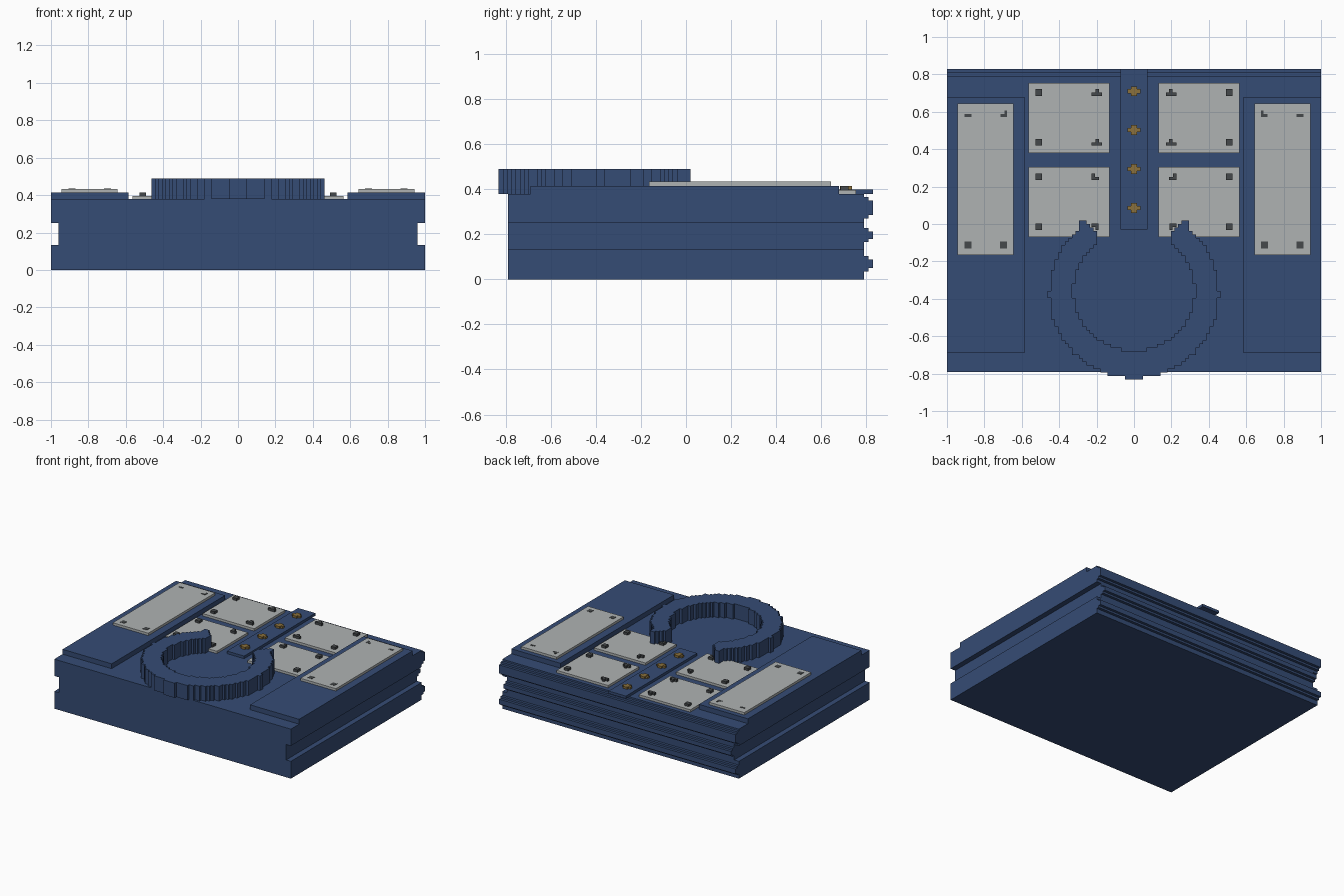
import bpy, bmesh, math

if "Cube" in bpy.data.objects:
    bpy.data.objects.remove(bpy.data.objects["Cube"])


def material(name, rgb):
    m = bpy.data.materials.new(name)
    m.diffuse_color = (*rgb, 1)
    m.use_nodes = True
    m.node_tree.nodes["Principled BSDF"].inputs["Base Color"].default_value = m.diffuse_color
    return m


BLUE = material("navy blue", (0.036, 0.072, 0.178))
GREY = material("light grey", (0.43, 0.45, 0.45))
DARK = material("dark grey", (0.06, 0.066, 0.07))
GOLD = material("dull gold", (0.26, 0.165, 0.045))


def finish(name, bm, mat):
    bmesh.ops.recalc_face_normals(bm, faces=bm.faces)
    me = bpy.data.meshes.new(name)
    bm.to_mesh(me)
    bm.free()
    me.materials.append(mat)
    ob = bpy.data.objects.new(name, me)
    bpy.context.collection.objects.link(ob)
    return ob


def add_box(bm, x0, x1, y0, y1, z0, z1):
    vs = bmesh.ops.create_cube(bm, size=1)["verts"]
    for v in vs:
        v.co = ((x0 + x1) / 2 + v.co.x * (x1 - x0),
                (y0 + y1) / 2 + v.co.y * (y1 - y0),
                (z0 + z1) / 2 + v.co.z * (z1 - z0))


def boxes(name, mat, items, mirror=False):
    """Several boxes in one object, optionally repeated on the left."""
    bm = bmesh.new()
    for x0, x1, y0, y1, z0, z1 in items:
        add_box(bm, x0, x1, y0, y1, z0, z1)
        if mirror:
            add_box(bm, -x1, -x0, y0, y1, z0, z1)
    return finish(name, bm, mat)


TOP = 0.378

# Main slab: cross-section with a groove in each side, run front to back
half = [(1, 0), (1, 0.132), (0.96, 0.132), (0.96, 0.25), (1, 0.25), (1, TOP)]
profile = half + [(-x, z) for x, z in reversed(half)]
bm = bmesh.new()
face = bm.faces.new([bm.verts.new((x, -0.79, z)) for x, z in profile])
new = bmesh.ops.extrude_face_region(bm, geom=[face])["geom"]
bmesh.ops.translate(bm, vec=(0, 1.58, 0),
                    verts=[g for g in new if isinstance(g, bmesh.types.BMVert)])
finish("base_slab", bm, BLUE)

# Stepped ribs along the back
ribs = []
for w, z0, z1 in ((1, 0.035, 0.103), (0.96, 0.165, 0.227), (1, 0.27, 0.365)):
    ribs += [(-w, w, 0.78, 0.81, z0, z1), (-w, w, 0.80, 0.83, z0 + 0.015, z1 - 0.015)]
boxes("back_ribs", BLUE, ribs)

# Raised side decks and their plates
boxes("side_decks", BLUE, [(0.585, 1, -0.69, 0.68, TOP - 0.01, 0.415)], True)
boxes("side_plates", GREY, [(0.643, 0.943, -0.165, 0.643, 0.41, 0.433)], True)
boxes("side_plate_marks", DARK, [
    (0.678, 0.692, 0.573, 0.607, 0.43, 0.435),
    (0.692, 0.713, 0.573, 0.588, 0.43, 0.435),
    (0.87, 0.906, 0.573, 0.588, 0.43, 0.435),
    (0.68, 0.716, -0.13, -0.094, 0.43, 0.435),
    (0.87, 0.906, -0.13, -0.094, 0.43, 0.435)], True)

# Four inner panels
boxes("inner_panels", GREY, [(0.13, 0.565, y, y + 0.375, TOP - 0.01, 0.396)
                             for y in (-0.07, 0.38)], True)

# Panel bolts: square outer ones, T and L shaped inner ones
z0, z1 = 0.39, 0.414
bolts = [(0.491, 0.527, y - 0.018, y + 0.018, z0, z1) for y in (0.703, 0.437, 0.252, -0.015)]
for y in (0.703, 0.437):
    bolts += [(0.17, 0.227, y - 0.018, y, z0, z1), (0.188, 0.207, y, y + 0.018, z0, z1)]
bolts += [(0.208, 0.227, 0.234, 0.27, z0, z1), (0.188, 0.208, 0.234, 0.25, z0, z1),
          (0.19, 0.227, -0.015, 0.003, z0, z1), (0.19, 0.207, -0.033, -0.015, z0, z1)]
boxes("panel_bolts", DARK, bolts, True)

# Centre strip with cross-shaped studs
boxes("centre_strip", BLUE, [(-0.073, 0.073, -0.03, 0.83, TOP, 0.398)])
studs = []
for y in (0.71, 0.502, 0.294, 0.086):
    studs += [(-0.034, 0.034, y - 0.011, y + 0.011, 0.39, 0.413),
              (-0.017, 0.017, y - 0.026, y + 0.026, 0.39, 0.414)]
boxes("centre_studs", GOLD, studs)

# Open ring with stepped outline and pointed ends
S = 0.0189


def in_ring(x, y):
    x = abs(x)
    if 0.262 < x < 0.288 and -0.05 < y < 0.022:
        return True
    if math.hypot(x, y + 0.37) > 0.454 or math.hypot(x, y + 0.355) < 0.323:
        return False
    return y < -0.2 or x > 0.19 + max(0, (y + 0.06) * 1.06)


cells = {(i, j) for i in range(-26, 27) for j in range(-46, 4)
         if in_ring(i * S, (j + 0.5) * S)}
bm = bmesh.new()
verts = {}


def corner(i, j):
    if (i, j) not in verts:
        verts[i, j] = bm.verts.new(((i - 0.5) * S, j * S, TOP))
    return verts[i, j]


for i, j in sorted(cells):
    bm.faces.new([corner(i, j), corner(i + 1, j), corner(i + 1, j + 1), corner(i, j + 1)])
new = bmesh.ops.extrude_face_region(bm, geom=bm.faces[:], use_keep_orig=True)["geom"]
bmesh.ops.translate(bm, vec=(0, 0, 0.112),
                    verts=[g for g in new if isinstance(g, bmesh.types.BMVert)])
finish("open_ring", bm, BLUE)
